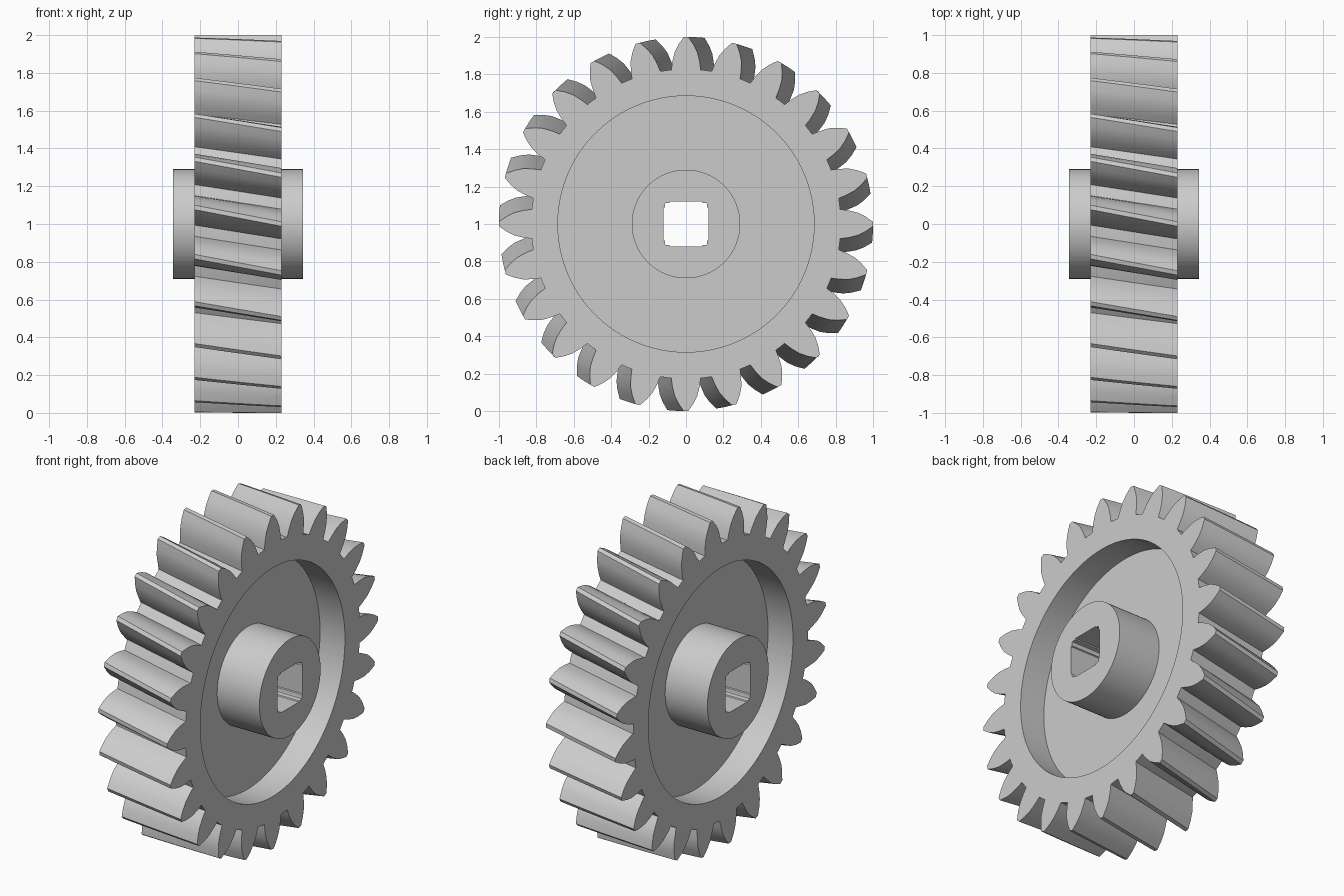
import bpy, bmesh, math

cube = bpy.data.objects.get("Cube")
if cube:
    bpy.data.objects.remove(cube, do_unlink=True)

TEETH = 24
PITCH = math.tau / TEETH
HALF_WIDTH = 0.23      # toothed rim
HUB_HALF = 0.345
WEB_HALF = 0.065
TWIST = 0.088          # helix twist across the rim
RECESS = 0.685
HUB = 0.29
SEGMENTS = 144

grey = bpy.data.materials.new("light grey")
grey.use_nodes = True
colour = (0.6, 0.6, 0.6, 1)
grey.diffuse_color = colour
grey.node_tree.nodes["Principled BSDF"].inputs["Base Color"].default_value = colour


def loft(name, loops):
    """Skin a closed chain of loops; each loop is (x, twist, [(angle, radius)])."""
    bm = bmesh.new()
    rings = [[bm.verts.new((x, r * math.sin(a + twist), 1 + r * math.cos(a + twist)))
              for a, r in polar] for x, twist, polar in loops]
    count = len(rings[0])
    for k, ring in enumerate(rings):
        after = rings[(k + 1) % len(rings)]
        for i in range(count):
            j = (i + 1) % count
            bm.faces.new((ring[i], ring[j], after[j], after[i]))
    bmesh.ops.recalc_face_normals(bm, faces=bm.faces)
    mesh = bpy.data.meshes.new(name)
    bm.to_mesh(mesh)
    bm.free()
    mesh.materials.append(grey)
    obj = bpy.data.objects.new(name, mesh)
    bpy.context.collection.objects.link(obj)
    bpy.ops.object.select_all(action="DESELECT")
    obj.select_set(True)
    bpy.context.view_layer.objects.active = obj
    bpy.ops.object.shade_smooth_by_angle(angle=math.radians(25))
    return obj


def circle(radius):
    return [(math.tau * i / SEGMENTS, radius) for i in range(SEGMENTS)]


def bore_radius(a):
    """Square hole with small notched corners."""
    d = (a % (math.pi / 2)) - math.pi / 4
    square = 0.12 / max(abs(math.sin(a)), abs(math.cos(a)))
    return min(square, 0.15 + 0.006 * math.cos(24 * d))


# Toothed rim: convex flank from root to tip, mirrored and repeated
flank = [(0.095, 0.828), (0.084, 0.87), (0.066, 0.92), (0.042, 0.96), (0.012, 1.0)]
tooth = [(-a, r) for a, r in flank] + [(a, r) for a, r in reversed(flank)]
tooth.append((PITCH / 2, 0.828))
outline = [(n * PITCH + a, r) for n in range(TEETH) for a, r in tooth]
inner = [(a, RECESS) for a, r in outline]
SLICES = 6
rim = [(-HALF_WIDTH, 0, inner)]
for s in range(SLICES + 1):
    t = s / SLICES
    rim.append((HALF_WIDTH * (2 * t - 1), TWIST * (1 - t), outline))
rim.append((HALF_WIDTH, 0, inner))
loft("toothed_rim", rim)

# Recessed web joining the rim and the hub
loft("web", [(x, 0, circle(r)) for x, r in (
    (-WEB_HALF, HUB - 0.01), (-WEB_HALF, RECESS + 0.01),
    (WEB_HALF, RECESS + 0.01), (WEB_HALF, HUB - 0.01))])

# Hub with the square bore
bore = [(a, bore_radius(a)) for a, _ in circle(1)]
loft("hub", [(-HUB_HALF, 0, bore), (-HUB_HALF, 0, circle(HUB)),
             (HUB_HALF, 0, circle(HUB)), (HUB_HALF, 0, bore)])
